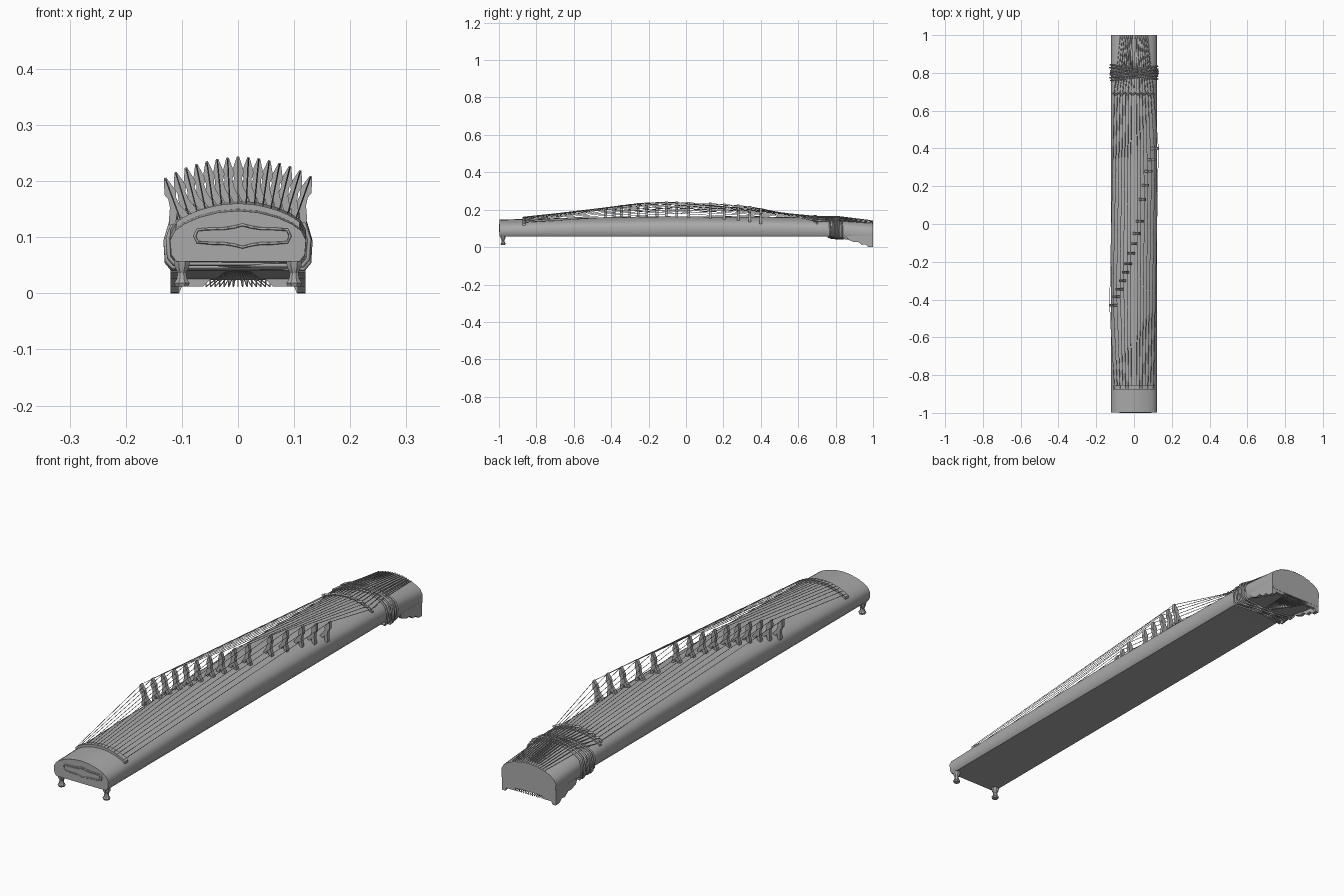
import bpy, bmesh, math
from mathutils import Vector, Matrix

cube = bpy.data.objects.get("Cube")
if cube:
    bpy.data.objects.remove(cube, do_unlink=True)

mat = bpy.data.materials.new("plain grey")
mat.use_nodes = True
GREY = (0.4, 0.4, 0.4, 1)
mat.diffuse_color = GREY
mat.node_tree.nodes["Principled BSDF"].inputs["Base Color"].default_value = GREY


def finish(name, bm, smooth=None):
    bmesh.ops.recalc_face_normals(bm, faces=bm.faces)
    me = bpy.data.meshes.new(name)
    bm.to_mesh(me)
    bm.free()
    ob = bpy.data.objects.new(name, me)
    bpy.context.collection.objects.link(ob)
    me.materials.append(mat)
    if smooth:
        bpy.ops.object.select_all(action="DESELECT")
        ob.select_set(True)
        bpy.context.view_layer.objects.active = ob
        bpy.ops.object.shade_smooth_by_angle(angle=math.radians(smooth))
    return ob


def loft(name, rings, smooth=None):
    bm = bmesh.new()
    loops = [[bm.verts.new(p) for p in r] for r in rings]
    n = len(loops[0])
    for a, b in zip(loops, loops[1:]):
        for i in range(n):
            bm.faces.new((a[i], a[(i + 1) % n], b[(i + 1) % n], b[i]))
    bm.faces.new(loops[0])
    bm.faces.new(loops[-1])
    return finish(name, bm, smooth)


def slab(name, outline, thick, matrix):
    """Flat outline in local xz, given thickness along local y."""
    return loft(name, [[matrix @ Vector((x, s * thick / 2, z)) for x, z in outline]
                       for s in (-1, 1)])


def cord(name, points, radius, closed=False):
    cu = bpy.data.curves.new(name, "CURVE")
    cu.dimensions = "3D"
    cu.bevel_depth = radius
    cu.bevel_resolution = 0
    cu.use_fill_caps = True
    sp = cu.splines.new("POLY")
    sp.points.add(len(points) - 1)
    for p, co in zip(sp.points, points):
        p.co = (*co, 1)
    sp.use_cyclic_u = closed
    cu.materials.append(mat)
    ob = bpy.data.objects.new(name, cu)
    bpy.context.collection.objects.link(ob)
    return ob


def lerp_table(table, t):
    for (a, va), (b, vb) in zip(table, table[1:]):
        if t <= b:
            f = max(0, (t - a) / (b - a))
            return va + (vb - va) * f
    return table[-1][1]


# Long profile of the soundbox: crown and underside heights along y
CROWN = [(-0.997, 0.147), (-0.6, 0.157), (-0.1, 0.165), (0.4, 0.163),
         (0.75, 0.156), (0.9, 0.147), (1, 0.138)]
UNDER = [(-0.997, 0.057), (0.77, 0.057), (0.86, 0.045), (0.93, 0.032), (1, 0.024)]
# Drop of the top below the crown, from centre to side
DROP = [(0, 0), (0.035, 0.003), (0.07, 0.012), (0.095, 0.023), (0.112, 0.035), (0.121, 0.052)]


def top(x, y):
    return lerp_table(CROWN, y) - lerp_table(DROP, abs(x))


def section(y, grow=0.0):
    """Closed outline of the soundbox at y, optionally enlarged."""
    c, u = lerp_table(CROWN, y), lerp_table(UNDER, y)
    half = [(x, c - d) for x, d in DROP] + [(0.119, u + 0.012), (0.11, u)]
    pts = half + [(-x, z) for x, z in reversed(half[1:])]
    mid = (c + u) / 2
    return [Vector((x * (1 + grow / 0.121), y, z + grow * (1 if z > mid else -1)))
            for x, z in pts]


loft("soundbox", [section(y) for y in (-0.997, -0.6, -0.1, 0.4, 0.75, 0.8, 0.86, 0.93, 1)], 35)

# Cartouche on the front end
half = [(0.085, 0), (0.08, 0.011), (0.055, 0.013), (0.035, 0.013), (0.015, 0.016), (0, 0.02)]
outline = half + [(-x, z) for x, z in reversed(half[:-1])]
outline += [(-x * 1, -z) for x, z in half[1:]] + [(x, -z) for x, z in reversed(half[1:-1])]
place = Matrix.Translation((0.008, -0.9975, 0.102))
slab("end_plaque", [(x * 0.9, z * 0.7) for x, z in outline], 0.003, place)
cord("plaque_rim", [place @ Vector((x, 0, z)) for x, z in outline], 0.0025, True)

# Turned front feet
FOOT = [(0.012, 0.012), (0.018, 0.015), (0.025, 0.010), (0.036, 0.008), (0.048, 0.014), (0.059, 0.015)]
for side, label in ((1, "left"), (-1, "right")):
    loft(f"front_foot_{label}",
         [[Vector((side * 0.1 + r * math.cos(a * math.tau / 8 + math.pi / 8),
                   -0.978 + r * math.sin(a * math.tau / 8 + math.pi / 8), z))
           for a in range(8)] for z, r in FOOT], 30)
    # Scalloped skirt under the tail
    skirt = [(0.86, 0.06), (0.87, 0.038), (0.90, 0.026), (0.92, 0.028), (0.94, 0.012),
             (0.96, 0.015), (0.975, 0.001), (0.999, 0), (0.999, 0.06)]
    slab(f"tail_skirt_{label}", skirt, 0.014,
         Matrix.Translation((side * 0.113, 0, 0)) @ Matrix.Rotation(math.pi / 2, 4, "Z"))

# Scalloped apron across the tail end
half = [(0.119, 0.04), (0.119, 0), (0.105, 0), (0.1, 0.012), (0.062, 0.012), (0.05, 0.024), (0.02, 0.028)]
slab("tail_apron", half + [(-x, z) for x, z in reversed(half)], 0.012,
     Matrix.Translation((0, 0.993, 0)))


def ridge(name, y, height, depth):
    xs = [i * 0.011 - 0.11 for i in range(21)]
    outline = [(x, top(x, y) - 0.006) for x in xs]
    outline += [(x, top(x, y) + height) for x in reversed(xs)]
    slab(name, outline, depth, Matrix.Translation((0, y, 0)))


# Fixed ridges that carry the strings
ridge("front_ridge", -0.865, 0.01, 0.02)
ridge("rear_ridge", 0.70, 0.006, 0.01)

# Movable bridges, each standing square to the curved top
BRIDGE_Y = [-0.43, -0.385, -0.345, -0.3, -0.255, -0.21, -0.155, -0.105,
            -0.05, 0.015, 0.13, 0.205, 0.28, 0.34, 0.40]
COUNT = len(BRIDGE_Y)
half = [(0.008, 0), (0.02, 0), (0.017, 0.012), (0.009, 0.03), (0.007, 0.045), (0.011, 0.055), (0.002, 0.083)]
leaf = half + [(-x, z) for x, z in reversed(half)] + [(0, 0.018)]
for i, by in enumerate(BRIDGE_Y):
    t = 2 * i / (COUNT - 1) - 1
    x = 0.103 * t
    lean = Matrix.Translation((x, by, top(x, by) - 0.004)) @ Matrix.Rotation(0.33 * t, 4, "Y")
    slab(f"bridge_{i + 1}", leaf, 0.014, lean)
    # String: over the bridge, down the tail, round the end and back beneath
    tip = lean @ Vector((0, 0, 0.081))
    path = [(x, -0.87, top(x, -0.87) + 0.011), tip,
            (x, 0.70, top(x, 0.70) + 0.008), (x * 0.9, 0.8, top(x * 0.9, 0.8) + 0.01),
            (x * 0.7, 0.998, top(x * 0.7, 0.998) + 0.003),
            (x * 0.55, 0.999, 0.012), (x * 0.1, 0.83, 0.047)]
    cord(f"string_{i + 1}", path, 0.0013)
    # Twisted string tail lying beside it
    off = x * 0.8 + 0.004
    cord(f"string_tail_{i + 1}", [(x, 0.72, top(x, 0.72) + 0.009),
         (off, 0.82, top(off, 0.82) + 0.012), (off * 0.8, 0.985, top(off * 0.8, 0.985) + 0.004)], 0.0018)
    # Small toggle that anchors the string
    kz = top(x, 0.69) + 0.01
    kink = 0.006 * (-1) ** i
    cord(f"toggle_{i + 1}", [(x - 0.007, 0.69 + kink, kz), (x + 0.007, 0.69 - kink, kz)], 0.005)

# Cord binding wrapped round the tail, strands slightly crossed
for k in range(8):
    y0 = 0.775 + k * 0.0075
    slant = 0.12 * (-1) ** k
    ring = [p + Vector((0, p.x * slant, 0)) for p in section(y0, 0.004 + 0.002 * (k % 3))]
    cord(f"binding_{k + 1}", ring, 0.004, True)
